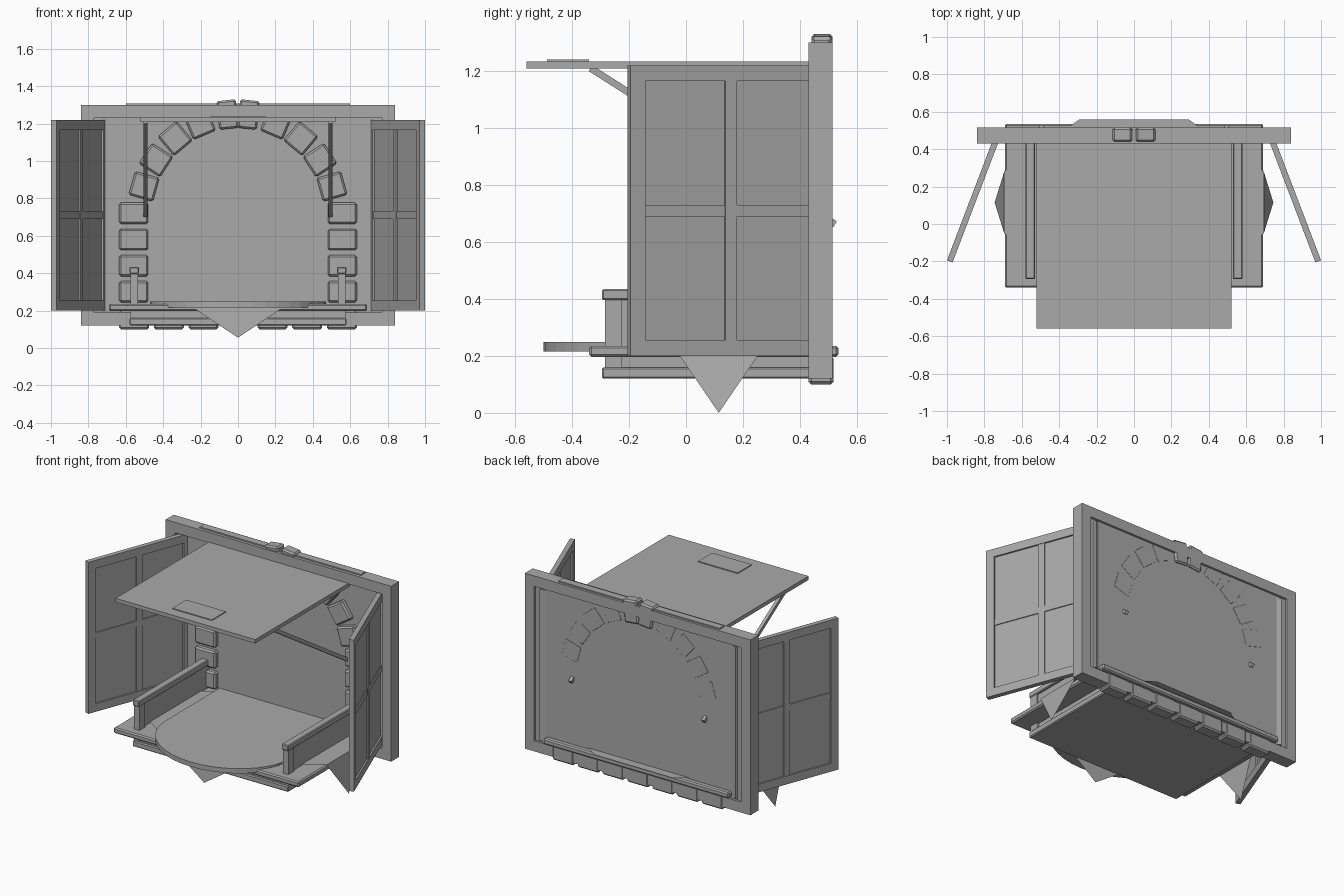
import bpy, bmesh, math
from mathutils import Matrix, Vector

cube = bpy.data.objects.get("Cube")
if cube:
    bpy.data.objects.remove(cube, do_unlink=True)

grey = bpy.data.materials.new("plain_grey")
grey.use_nodes = True
colour = (0.4, 0.4, 0.4, 1)
grey.diffuse_color = colour
grey.node_tree.nodes["Principled BSDF"].inputs["Base Color"].default_value = colour


def finish(name, bm, bevel=0):
    bmesh.ops.recalc_face_normals(bm, faces=bm.faces)
    mesh = bpy.data.meshes.new(name)
    bm.to_mesh(mesh)
    bm.free()
    mesh.materials.append(grey)
    ob = bpy.data.objects.new(name, mesh)
    bpy.context.collection.objects.link(ob)
    if bevel:
        mod = ob.modifiers.new("edge_bevel", "BEVEL")
        mod.width = bevel
        mod.segments = 1
    return ob


def add_box(bm, x, y, z, matrix=Matrix()):
    """Add a box given its (min, max) range on each axis."""
    centre = Vector([sum(r) / 2 for r in (x, y, z)])
    size = [r[1] - r[0] for r in (x, y, z)]
    m = matrix @ Matrix.Translation(centre) @ Matrix.Diagonal((*size, 1))
    bmesh.ops.create_cube(bm, size=1, matrix=m)


def box(name, x, y, z, bevel=0, matrix=Matrix()):
    bm = bmesh.new()
    add_box(bm, x, y, z, matrix)
    return finish(name, bm, bevel)


def ring(bm, u, v, width, depth, matrix=Matrix()):
    """Rectangular frame in local x/z, with depth along local y."""
    for side in ((u[0], u[0] + width), (u[1] - width, u[1])):
        add_box(bm, side, depth, v, matrix)
    inner = (u[0] + width, u[1] - width)
    for bar in ((v[0], v[0] + width), (v[1] - width, v[1])):
        add_box(bm, inner, depth, bar, matrix)


# Wall frame and recessed wall panel
bm = bmesh.new()
ring(bm, (-0.84, 0.84), (0.12, 1.3), 0.07, (0.43, 0.515))
finish("wall_frame", bm)
box("wall_panel", (-0.78, 0.78), (0.475, 0.5), (0.18, 1.24))
box("wall_top_strip", (-0.6, 0.6), (0.45, 0.5), (1.29, 1.308))

# Arch stones
ARCH_Z, INNER, OUTER = 0.72, 0.455, 0.59
for side in (-1, 1):
    for k in range(5):
        lean = Matrix.Translation((0, 0, ARCH_Z)) @ Matrix.Rotation(side * math.radians(6 + 17 * k), 4, "Y")
        top = OUTER + (0.018 if k == 0 else 0)
        back = 0.515 if k == 0 else 0.501
        half = 0.052 if k == 0 else 0.065
        box("arch_stone", (-half, half), (0.44, back), (INNER, top), 0.01, lean)
    for k in range(4):
        z = 0.3 + 0.14 * k
        edges = sorted((side * 0.48, side * 0.635))
        box("column_stone", edges, (0.44, 0.499), (z - 0.057, z + 0.057), 0.01)
for k in range(7):
    x = 0.185 * (k - 3)
    box("base_stone", (x - 0.08, x + 0.08), (0.43, 0.518), (0.1, 0.2), 0.01)

# Counter shelf, base and rounded tabletop
box("counter_shelf", (-0.69, 0.69), (-0.34, 0.535), (0.197, 0.235), 0.008)
box("counter_core", (-0.56, 0.56), (-0.28, 0.43), (0.15, 0.2))
box("counter_base", (-0.58, 0.58), (-0.295, 0.44), (0.12, 0.16), 0.006)

bm = bmesh.new()
outline = [(0.47, 0.48)]
for k in range(21):
    a = math.pi * k / 20
    outline.append((0.47 * math.cos(a), -0.1 - 0.4 * math.sin(a)))
outline.append((-0.47, 0.48))
face = bm.faces.new([bm.verts.new((x, y, 0.216)) for x, y in outline])
moved = bmesh.ops.extrude_face_region(bm, geom=[face])["geom"]
bmesh.ops.translate(bm, vec=(0, 0, 0.032), verts=[v for v in moved if isinstance(v, bmesh.types.BMVert)])
finish("tabletop", bm)

# Cloth sheet with pointed drops at the front and sides
bm = bmesh.new()
Z = 0.242
flat = [(-0.28, -0.342), (0.28, -0.342), (0.694, -0.05), (0.694, 0.28),
        (0.29, 0.56), (-0.29, 0.56), (-0.694, 0.28), (-0.694, -0.05)]
corners = [bm.verts.new((x, y, Z)) for x, y in flat]
bm.faces.new(corners)
for i, tip in ((0, (0, -0.36, 0.055)), (2, (0.745, 0.115, 0)), (6, (-0.745, 0.115, 0))):
    bm.faces.new((corners[i], corners[i + 1], bm.verts.new(tip)))
finish("table_cloth", bm)

# Side rails
for side in (-1, 1):
    def span(a, b):
        return sorted((side * a, side * b))
    box("rail_cap", span(0.53, 0.58), (-0.295, 0.48), (0.396, 0.434), 0.005)
    box("rail_post", span(0.535, 0.575), (-0.285, -0.225), (0.16, 0.4))
    box("rail_panel", span(0.545, 0.565), (-0.23, 0.48), (0.2, 0.4))

# Awning with raised handle
box("awning", (-0.52, 0.52), (-0.56, 0.45), (1.208, 1.234))
bm = bmesh.new()
lie_flat = Matrix.Translation((0, 0, 1.23)) @ Matrix.Rotation(math.radians(90), 4, "X")
ring(bm, (-0.147, 0.147), (-0.488, -0.34), 0.03, (-0.018, 0.01),
     Matrix.Translation((0, -0.828, 0)) @ lie_flat)
add_box(bm, (-0.12, 0.12), (-0.46, -0.37), (1.23, 1.24))
finish("awning_handle", bm)

# Awning struts
start, end = Vector((0, -0.335, 1.21)), Vector((0, 0.523, 0.662))
turn = (end - start).to_track_quat("Y", "Z").to_matrix().to_4x4()
for side in (-1, 1):
    m = Matrix.Translation(start + Vector((side * 0.495, 0, 0))) @ turn
    box("awning_strut", (-0.011, 0.011), (0, (end - start).length), (-0.012, 0.012), 0, m)

# Open doors with four recessed panes on each face
for side in (-1, 1):
    hinge, free = Vector((side * 0.715, 0.508, 0)), Vector((side * 0.985, -0.2, 0))
    run = free - hinge
    m = Matrix.Translation(hinge) @ Matrix.Rotation(math.atan2(run.y, run.x), 4, "Z")
    length, mid = run.length, run.length / 2
    thick = (-0.016, 0.016)
    bm = bmesh.new()
    ring(bm, (0, length), (0.2, 1.22), 0.055, thick, m)
    add_box(bm, (mid - 0.022, mid + 0.022), (-0.013, 0.013), (0.25, 1.17), m)
    add_box(bm, (0.05, length - 0.05), (-0.011, 0.011), (0.69, 0.73), m)
    add_box(bm, (0.05, length - 0.05), (-0.005, 0.005), (0.25, 1.17), m)
    finish("door", bm)
